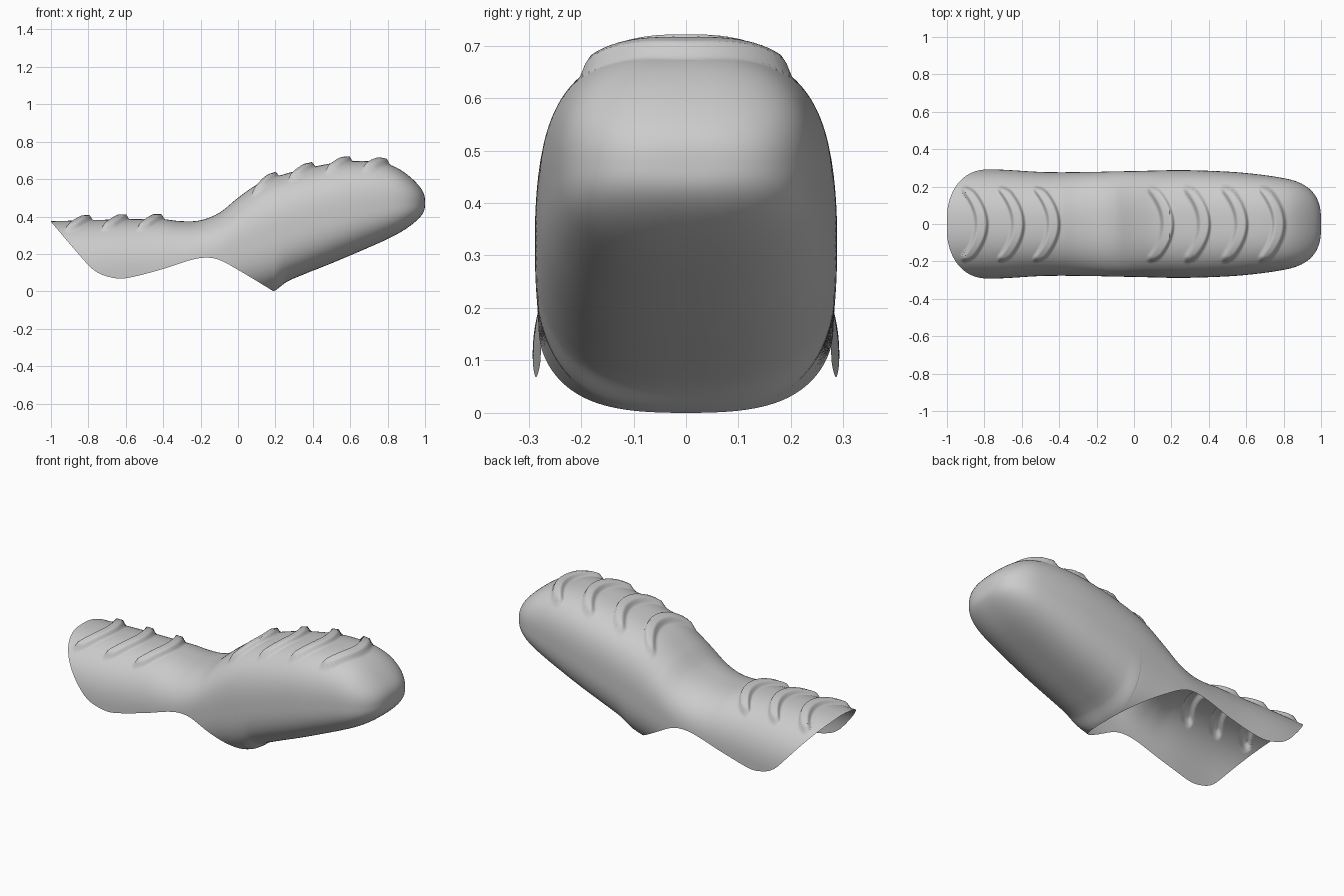
import bpy, bmesh
from math import sin, cos, pi, atan2, hypot

cube = bpy.data.objects.get("Cube")
if cube:
    bpy.data.objects.remove(cube)

mat = bpy.data.materials.new("plain grey")
mat.use_nodes = True
GREY = (0.6, 0.6, 0.6, 1)
mat.diffuse_color = GREY
mat.node_tree.nodes["Principled BSDF"].inputs["Base Color"].default_value = GREY


def curve(points):
    """Smooth interpolation through (x, value) points."""
    xs, vs = zip(*points)
    last = len(xs) - 1

    def slope(i):
        a, b = max(i - 1, 0), min(i + 1, last)
        return (vs[b] - vs[a]) / (xs[b] - xs[a])

    def value(x):
        i = 0
        while i < last - 1 and x > xs[i + 1]:
            i += 1
        h = xs[i + 1] - xs[i]
        t = min(max((x - xs[i]) / h, 0), 1)
        s = t * t * (3 - 2 * t)
        return (vs[i] * (1 - s) + vs[i + 1] * s
                + h * t * (1 - t) * ((1 - t) * slope(i) - t * slope(i + 1)))
    return value


# Side profile, width and open lower edge of the finger shell
MOUTH = 0.19
TIP = 0.8
top = curve([(-1, .375), (-.6, .385), (-.4, .385), (-.3, .375), (-.2, .38), (-.1, .42),
             (0, .5), (.1, .57), (.2, .612), (.4, .665), (.6, .695), (.8, .68), (1, .58)])
mid = curve([(-1, .1), (-.6, .1), (-.2, .16), (0, .23), (.2, .31), (.5, .4), (.8, .46), (1, .47)])
bottom = curve([(-1, -.4), (-.4, -.35), (-.15, -.15), (0, -.06), (MOUTH, 0), (.26, .05),
                (.35, .09), (.5, .15), (.7, .235), (.8, .28), (1, .38)])
width = curve([(-1, .29), (-.75, .292), (-.45, .277), (0, .283), (.25, .288), (.5, .28),
               (.65, .267), (.8, .245), (1, .2)])
power = curve([(-1, 2.3), (-.3, 2.4), (.2, 2.7), (1, 2.6)])
edge = curve([(-1, .372), (-.8, .14), (-.75, .1), (-.7, .08), (-.63, .068), (-.55, .08),
              (-.4, .12), (-.25, .168), (-.17, .18), (-.1, .168), (0, .115), (MOUTH, .0005)])
RIBS = [-.815, -.62, -.43, .18, .375, .575, .775]


def rib_height(x, y):
    """Raised crescents across the upper side."""
    near = min(hypot(x - r + 0.075 * (y / 0.18) ** 2, max(abs(y) - 0.165, 0)) for r in RIBS)
    t = min(max((0.041 - near) / 0.022, 0), 1)
    return 0.027 * t * t * (3 - 2 * t)


def section(x, count):
    """One cross-section, running from edge to edge over the top."""
    zc, n, w = mid(x), power(x), width(x)
    up, down = top(x) - zc, zc - bottom(x)
    if x > TIP:
        f = max(1 - ((x - TIP) / (1 - TIP)) ** 3, 0) ** (1 / 3)
        up, down, w = up * f, down * f, w * f
    reach = pi
    if x < MOUTH:
        c = edge(x) - zc
        c = min(max(c / (up if c > 0 else down), -1), 1)
        reach = atan2((1 - abs(c) ** n) ** (1 / n), c)
    ring = []
    for k in range(count + 1):
        a = reach * (2 * k / count - 1)
        s, c = sin(a), cos(a)
        r = (abs(s) ** n + abs(c) ** n) ** (-1 / n)
        y, z = w * r * s, zc + r * c * (up if c > 0 else down)
        if c > 0:
            z += rib_height(x, y)
        ring.append((x, y, z))
    return ring


# Stations bunch up at the cuff end, the mouth and the fingertip
STEPS = 120
stations = [-1 + 0.1 * (i / 24) ** 2 for i in range(24)]
stations += [-0.9 + 0.9 * i / 170 for i in range(170)]
stations += [MOUTH * (1 - (1 - i / 45) ** 2) for i in range(45)]
stations += [MOUTH + (TIP - MOUTH) * i / STEPS for i in range(STEPS)]
stations += [1 - (1 - TIP) * (1 - i / 50) ** 2 for i in range(51)]

bm = bmesh.new()
COUNT = 128
rows = [[bm.verts.new(p) for p in section(x, COUNT)] for x in stations]
for a, b in zip(rows, rows[1:]):
    for k in range(COUNT):
        bm.faces.new((a[k], b[k], b[k + 1], a[k + 1]))
bmesh.ops.remove_doubles(bm, verts=bm.verts, dist=0.0002)
bmesh.ops.recalc_face_normals(bm, faces=bm.faces)
highest = max(bm.faces, key=lambda f: f.calc_center_median().z)
if highest.normal.z < 0:
    bmesh.ops.reverse_faces(bm, faces=bm.faces)

mesh = bpy.data.meshes.new("finger_shell")
bm.to_mesh(mesh)
bm.free()
mesh.materials.append(mat)
shell = bpy.data.objects.new("finger_shell", mesh)
bpy.context.collection.objects.link(shell)
bpy.context.view_layer.objects.active = shell
shell.select_set(True)
bpy.ops.object.shade_smooth_by_angle(angle=0.9)
